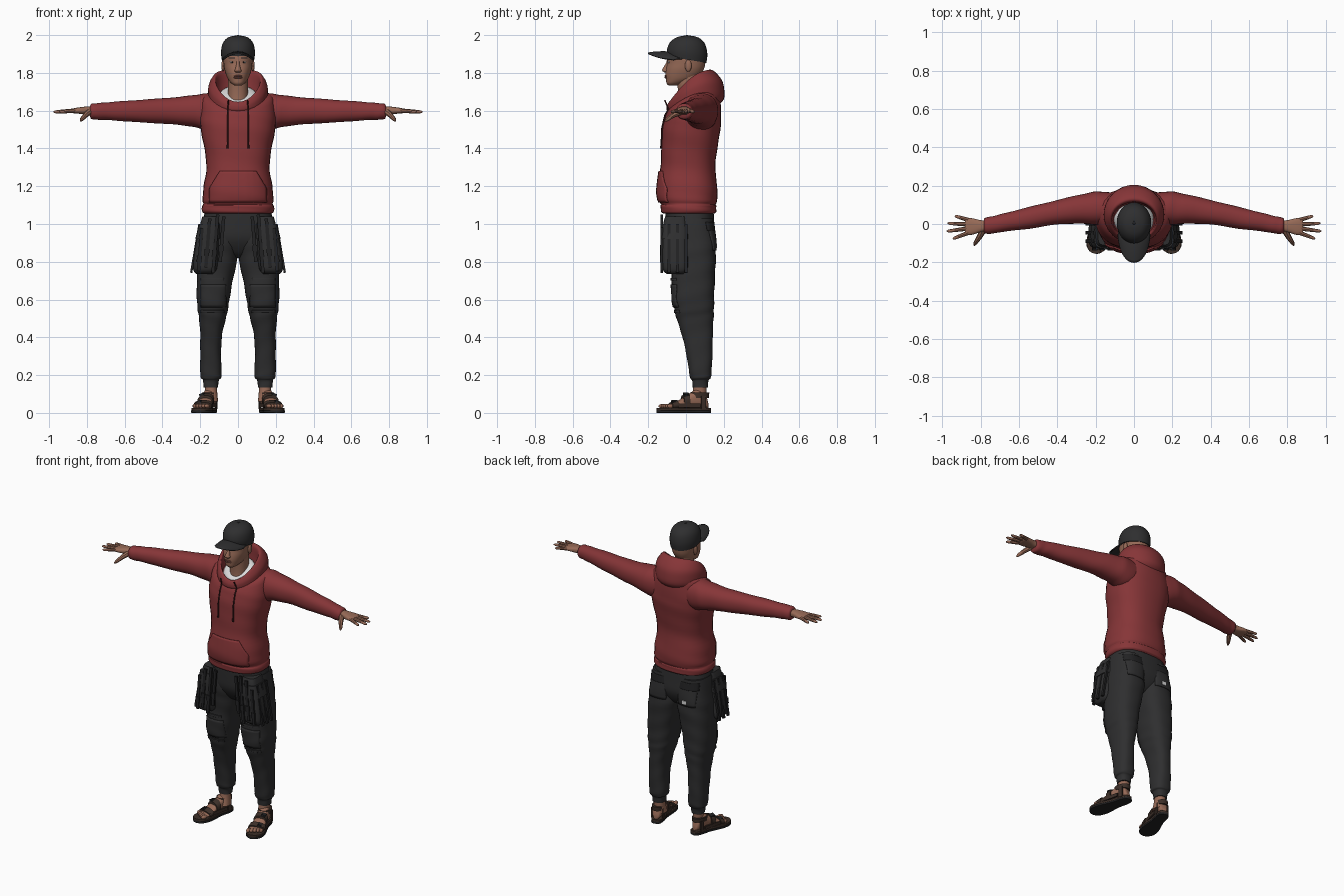
import bpy, bmesh, math
from math import sin, cos, pi, radians
from mathutils import Vector, Matrix
from mathutils.bvhtree import BVHTree

if "Cube" in bpy.data.objects:
    bpy.data.objects.remove(bpy.data.objects["Cube"])

N = 32


def material(name, r, g, b):
    m = bpy.data.materials.new(name)
    m.use_nodes = True
    m.diffuse_color = (r, g, b, 1)
    bsdf = m.node_tree.nodes["Principled BSDF"]
    bsdf.inputs["Base Color"].default_value = (r, g, b, 1)
    bsdf.inputs["Roughness"].default_value = 0.8
    return m


RED = material("red fleece", .24, .036, .039)
CORD = material("dark red cord", .05, .012, .013)
PANTS = material("charcoal cloth", .028, .028, .029)
BLACK = material("black webbing", .016, .016, .017)
SKIN = material("brown skin", .31, .145, .095)
LIP = material("lip brown", .2, .075, .06)
WHITE = material("white cotton", .7, .7, .7)
LEATHER = material("sandal brown", .045, .028, .021)


def finish(name, bm, mat, mirror=False, M=None):
    if M:
        bm.transform(M)
    bmesh.ops.recalc_face_normals(bm, faces=bm.faces[:])
    me = bpy.data.meshes.new(name)
    bm.to_mesh(me)
    bm.free()
    me.materials.append(mat)
    ob = bpy.data.objects.new(name, me)
    bpy.context.collection.objects.link(ob)
    if mirror:
        ob.modifiers.new("Mirror", "MIRROR").use_mirror_merge = False
    return ob


def ring(axis, t, u0, u1, v0, v1, p=2.2):
    """Rounded cross-section given by its extents, square to an axis."""
    pts = []
    for i in range(N):
        c, s = cos(2 * pi * i / N), sin(2 * pi * i / N)
        u = (u0 + u1) / 2 + (u1 - u0) / 2 * math.copysign(abs(c) ** (2 / p), c)
        v = (v0 + v1) / 2 + (v1 - v0) / 2 * math.copysign(abs(s) ** (2 / p), s)
        pts.append(Vector({"x": (t, u, v), "y": (u, t, v), "z": (u, v, t)}[axis]))
    return pts


def tilted(yf, zf, yb, zb, rx, lift=0.0):
    """Sloping ring from a front point to a back point."""
    pts = []
    for i in range(N):
        c, s = cos(2 * pi * i / N), sin(2 * pi * i / N)
        k = (s + 1) / 2
        pts.append(Vector((rx * c, yf + (yb - yf) * k, zf + (zb - zf) * k + lift * c * c)))
    return pts


def loft(name, rings, mat, mirror=False, M=None, steps=4, wrinkle=0.0):
    """Skin smoothly through a list of rings and cap both ends."""
    rows = []
    for i in range(len(rings) - 1):
        a, b, c, d = (rings[max(0, min(len(rings) - 1, i + k))] for k in (-1, 0, 1, 2))
        for j in range(steps):
            t = j / steps
            rows.append([q + .5 * t * (r - p + t * (2 * p - 5 * q + 4 * r - s + t * (3 * (q - r) + s - p)))
                         for p, q, r, s in zip(a, b, c, d)])
    rows.append(rings[-1])
    bm = bmesh.new()
    grid = []
    for i, row in enumerate(rows):
        mid = sum(row, Vector()) / N
        grid.append([bm.verts.new(mid + (p - mid) * (1 + wrinkle * sin(i * 1.3 + 4 * pi * j / N)))
                     for j, p in enumerate(row)])
    for a, b in zip(grid, grid[1:]):
        for j in range(N):
            bm.faces.new((a[j], a[(j + 1) % N], b[(j + 1) % N], b[j]))
    bm.faces.new(grid[0])
    bm.faces.new(grid[-1])
    return finish(name, bm, mat, mirror, M)


def extents(axis, rows, p=2.2):
    return [ring(axis, *r, p=p) for r in rows]


def sheet(name, f, mat, mirror=False, nu=14, nv=8, thick=.008):
    """Thin plate following f(s, t), with s and t from 0 to 1."""
    bm = bmesh.new()
    g = [[bm.verts.new(f(i / nu, j / nv)) for j in range(nv + 1)] for i in range(nu + 1)]
    for i in range(nu):
        for j in range(nv):
            bm.faces.new((g[i][j], g[i + 1][j], g[i + 1][j + 1], g[i][j + 1]))
    ob = finish(name, bm, mat)
    mod = ob.modifiers.new("Solidify", "SOLIDIFY")
    mod.thickness, mod.offset = thick, 0
    if mirror:
        ob.modifiers.new("Mirror", "MIRROR").use_mirror_merge = False


def tree_of(ob):
    bpy.context.view_layer.update()
    return BVHTree.FromObject(ob, bpy.context.evaluated_depsgraph_get())


def drape(tree, x, z, off=.003, side=-1):
    hit = tree.ray_cast(Vector((x, side, z)), Vector((0, -side, 0)))[0] or Vector((x, side * .1, z))
    return hit + Vector((0, side * off, 0))


def patch(name, tree, x0, x1, z0, z1, mat, mirror=True, side=-1, thick=.008):
    sheet(name, lambda s, t: drape(tree, x0 + (x1 - x0) * s, z0 + (z1 - z0) * t, .002, side),
          mat, mirror, thick=thick)


def tube(name, pts, radii, mat, mirror=True):
    cu = bpy.data.curves.new(name, "CURVE")
    cu.dimensions, cu.bevel_depth, cu.bevel_resolution, cu.use_fill_caps = "3D", 1, 2, True
    sp = cu.splines.new("POLY")
    sp.points.add(len(pts) - 1)
    for q, p, r in zip(sp.points, pts, radii):
        q.co, q.radius = (*p, 1), r
    tmp = bpy.data.objects.new(name + "_path", cu)
    bpy.context.collection.objects.link(tmp)
    bpy.context.view_layer.update()
    bm = bmesh.new()
    me = bpy.data.meshes.new_from_object(tmp)
    bm.from_mesh(me)
    bpy.data.objects.remove(tmp)
    return finish(name, bm, mat, mirror)


def solid(name, kind, loc, size, mat, mirror=True, M=None, tilt=0):
    bm = bmesh.new()
    if kind == "box":
        bmesh.ops.create_cube(bm, size=1)
    else:
        bmesh.ops.create_uvsphere(bm, u_segments=16, v_segments=10, radius=.5)
    T = Matrix.Translation(loc) @ Matrix.Rotation(tilt, 4, "Y") @ Matrix.Diagonal((*size, 1))
    return finish(name, bm, mat, mirror, (M @ T) if M else T)


# Hoodie body, sleeves and hood
body = extents("z", [(z, -w, w, f, b) for z, w, f, b in [
    (1.055, .175, -.12, .15), (1.065, .19, -.132, .16), (1.095, .19, -.135, .16), (1.105, .184, -.132, .158),
    (1.13, .188, -.146, .166), (1.2, .182, -.15, .165), (1.3, .167, -.135, .155), (1.4, .178, -.13, .166),
    (1.5, .197, -.125, .182), (1.57, .2, -.11, .185)]], 2.4)
body += [tilted(-.095, 1.605, .18, 1.68, .185, .03), tilted(-.08, 1.61, .165, 1.69, .13, .04)]
torso = loft("hoodie_body", body, RED, wrinkle=.006)
loft("hoodie_sleeves", extents("x", [
    (.1, .0, .16, 1.5, 1.69), (.18, -.005, .17, 1.5, 1.69), (.25, .0, .16, 1.517, 1.68),
    (.38, .0, .13, 1.53, 1.667), (.55, -.025, .088, 1.54, 1.655), (.68, -.04, .055, 1.55, 1.645),
    (.74, -.05, .04, 1.552, 1.64), (.775, -.05, .033, 1.556, 1.636), (.784, -.038, .022, 1.57, 1.624)]),
    RED, True, wrinkle=.015)
loft("hood", [tilted(-.08, 1.585, .16, 1.62, .12), tilted(-.1, 1.6, .2, 1.66, .152, .02),
              tilted(-.103, 1.615, .202, 1.715, .158, .035), tilted(-.1, 1.63, .188, 1.765, .154, .04),
              tilted(-.09, 1.645, .145, 1.812, .133, .04), tilted(-.078, 1.645, .118, 1.808, .118, .035),
              tilted(-.072, 1.63, .112, 1.74, .112, .01), tilted(-.07, 1.6, .1, 1.64, .1)], RED)
torso_tree = tree_of(torso)


def pouch(s, t):
    half = .15 if t < .45 else .15 - .1 * (t - .45)
    return drape(torso_tree, half * (2 * s - 1), 1.115 + .165 * t)


sheet("front_pouch", pouch, RED, nu=24, nv=12, thick=.009)
cord = [Vector((.05, -.112, 1.655))] + [drape(torso_tree, .055, 1.61 - .035 * i, .006) for i in range(7)]
tube("drawstrings", cord, [.004] * 7 + [.0055], CORD)

# Undershirt and neck
loft("undershirt", [tilted(-.07, 1.6, .11, 1.68, .11, .02), tilted(-.064, 1.635, .1, 1.725, .092, .012),
                    tilted(-.052, 1.648, .08, 1.735, .06, .01)], WHITE)
loft("neck", extents("z", [(1.6, -.06, .06, -.05, .08), (1.68, -.054, .054, -.042, .075),
                           (1.8, -.054, .054, -.05, .08)]), SKIN)

# Head and face
head = loft("head", extents("z", [(z, -w, w, f, b) for z, w, f, b in [
    (1.733, .018, -.092, -.05), (1.745, .036, -.103, -.01), (1.765, .052, -.106, .045), (1.79, .063, -.109, .078),
    (1.82, .072, -.106, .095), (1.85, .076, -.1, .102), (1.88, .078, -.099, .104),
    (1.92, .076, -.09, .1), (1.96, .05, -.06, .07)]]), SKIN)
face = tree_of(head)
loft("nose", extents("z", [(1.803, -.012, .012, -.116, -.09), (1.811, -.019, .019, -.125, -.09),
                           (1.822, -.014, .014, -.124, -.09), (1.85, -.008, .008, -.107, -.085),
                           (1.872, -.008, .008, -.1, -.085)]), SKIN)
for name, z, h in (("upper_lip", 1.784, .009), ("lower_lip", 1.775, .011)):
    solid(name, "ball", (0, -.105, z), (.046, .018, h), LIP, False)
solid("eyes", "ball", drape(face, .031, 1.857, -.003), (.024, .012, .01), WHITE)
solid("irises", "ball", drape(face, .031, 1.857, .001), (.01, .008, .009), BLACK)
patch("eyebrows", face, .015, .05, 1.876, 1.882, BLACK, thick=.004)
solid("ears", "ball", (.079, .012, 1.838), (.018, .036, .062), SKIN)

# Cap
loft("cap_crown", [tilted(-.098, 1.888, .108, 1.853, .086), tilted(-.101, 1.92, .113, 1.9, .09),
                   tilted(-.088, 1.957, .102, 1.95, .082), tilted(-.06, 1.983, .075, 1.982, .06),
                   tilted(-.025, 1.995, .04, 1.995, .03), tilted(0, 1.997, .012, 1.997, .005)], PANTS)
solid("cap_button", "ball", (0, .006, 1.996), (.018, .018, .008), BLACK, False)


def brim(s, t):
    a = radians(78) * (2 * s - 1)
    x = .083 * sin(a)
    return Vector((x, -.095 * cos(a) - .107 * t * cos(a) ** .55,
                   1.91 + .012 * t * (1 - t) - .006 * t - .038 * (x / .083) ** 2))


sheet("cap_brim", brim, PANTS, nu=20)

# Trousers
loft("trouser_hips", extents("z", [(1.08, -.172, .172, -.11, .145), (1.0, -.188, .188, -.108, .15),
                                   (.92, -.19, .19, -.1, .152), (.85, -.14, .14, -.06, .12),
                                   (.82, -.07, .07, -.02, .08)], 2.6), PANTS)
legs = loft("trouser_legs", extents("z", [
    (1.03, .0, .185, -.1, .143), (.9, -.002, .205, -.1, .155), (.82, .002, .212, -.086, .158),
    (.72, .024, .217, -.076, .153), (.62, .042, .219, -.073, .149), (.55, .053, .214, -.062, .148),
    (.5, .064, .206, -.05, .146), (.42, .083, .2, -.024, .142), (.32, .09, .2, .0, .14),
    (.22, .087, .2, .016, .136), (.185, .09, .196, .022, .131), (.172, .102, .185, .032, .12),
    (.135, .105, .182, .036, .115)], 2.5), PANTS, True, wrinkle=.016)
leg_tree = tree_of(legs)
patch("knee_panels", leg_tree, .065, .195, .56, .68, PANTS)
for i, z in enumerate((.53, .7)):
    patch(f"knee_seams_{i + 1}", leg_tree, .075, .195, z, z + .014, PANTS)
patch("back_pockets", leg_tree, .045, .17, .86, .99, PANTS, side=1)
patch("back_pocket_flaps", leg_tree, .04, .175, .965, 1.01, BLACK, side=1, thick=.0095)
solid("pocket_label", "box", drape(leg_tree, -.1, .885, .006, 1), (.03, .005, .022), WHITE, False)

# Cargo pockets with hanging straps
loft("cargo_pockets", extents("z", [
    (1.04, .1, .188, -.11, .0), (1.0, .096, .2, -.12, .005), (.9, .1, .224, -.128, .01),
    (.8, .106, .238, -.128, .014), (.755, .115, .236, -.122, .01), (.735, .135, .22, -.1, -.01)], 3.6), PANTS, True)
loft("cargo_flaps", extents("z", [(1.0, .093, .206, -.126, .01), (.95, .093, .219, -.132, .014),
                                  (.92, .094, .226, -.133, .014)], 3.6), PANTS, True)
for i, (x, top, low) in enumerate(((.085, 1.04, .8), (.12, 1.05, .74), (.16, 1.03, .77), (.2, .98, .75))):
    mid = (top + low) / 2
    solid(f"front_straps_{i + 1}", "box", (x, -.128, mid), (.018, .012, top - low), BLACK, tilt=-.08)
    solid(f"strap_buckles_{i + 1}", "box", (x + .005, -.132, mid - .05), (.026, .012, .035), BLACK, tilt=-.08)
for i, y in enumerate((-.09, -.045, .0)):
    solid(f"side_straps_{i + 1}", "box", (.226, y, .87), (.012, .018, .26), BLACK, tilt=-.17)

# Hands
loft("palms", extents("x", [(.76, -.034, .018, 1.578, 1.622), (.8, -.042, .02, 1.58, 1.622),
                            (.845, -.056, .03, 1.584, 1.617), (.875, -.055, .03, 1.587, 1.611),
                            (.882, -.048, .024, 1.592, 1.606)], 2.6), SKIN, True)
fingers = {"index_fingers": ((.865, -.046), (.945, -.077)), "middle_fingers": ((.87, -.024), (.977, -.038)),
           "ring_fingers": ((.87, -.002), (.972, .004)), "little_fingers": ((.86, .02), (.935, .042))}
for name, (a, b) in fingers.items():
    pts = [(a[0] + (b[0] - a[0]) * k, a[1] + (b[1] - a[1]) * k, 1.6 - .007 * k) for k in (0, .5, .9, 1)]
    tube(name, pts, (.0115, .01, .008, .003), SKIN)
tube("thumbs", [(.785, -.028, 1.595), (.808, -.07, 1.575), (.828, -.1, 1.553), (.834, -.112, 1.545)],
     (.018, .014, .01, .004), SKIN)

# Feet and sandals, laid out heel to toe and then turned outward
FOOT = Matrix.Translation((.138, .128, 0)) @ Matrix.Rotation(radians(14), 4, "Z")


def along_foot(name, rows, mat, p=2.4, steps=4):
    loft(name, extents("y", [(-v, -w, w, z0, z1) for v, w, z0, z1 in rows], p), mat, True, FOOT, steps)


outline = [(0, .015), (.012, .03), (.05, .038), (.1, .038), (.15, .046), (.21, .056), (.255, .05), (.28, .032), (.29, .012)]
along_foot("outsoles", [(v, w, 0, .014) for v, w in outline], BLACK, 8)
along_foot("footbeds", [(v, w * .97, .012, .027) for v, w in outline], LEATHER, 8)
along_foot("feet", [(.012, .015, .025, .05), (.03, .029, .025, .1), (.07, .033, .025, .125), (.11, .034, .025, .105),
                    (.16, .04, .025, .073), (.2, .046, .025, .052), (.235, .044, .025, .044)], SKIN)
loft("ankles", extents("z", [(.06, .105, .172, .02, .105), (.11, .11, .175, .035, .108), (.17, .112, .175, .04, .11)]), SKIN, True)
for i in range(5):
    solid(f"toes_{i + 1}", "ball", (-.036 + .0185 * i, -.25 + .006 * i, .036),
          (.026 - .002 * i, .046 - .003 * i, .024), SKIN, M=FOOT)
for name, v, w, top in (("toe_straps", .2, .052, .06), ("instep_straps", .135, .043, .098)):
    along_foot(name, [(v - .016, w - .001, .018, top + .008), (v + .016, w, .018, top - .005)], LEATHER, steps=1)
    solid(name[:-1] + "_buckles", "box", (.02, -v, top - .002), (.024, .03, .014), BLACK, M=FOOT, tilt=.35)
loft("heel_straps", extents("z", [(.08, -.037, .037, -.112, -.008), (.108, -.038, .038, -.108, -.006)]),
     LEATHER, True, FOOT, 1)
for i, x in enumerate((-.039, .039)):
    solid(f"side_bands_{i + 1}", "box", (x, -.14, .04), (.01, .15, .022), LEATHER, M=FOOT)
    solid(f"heel_posts_{i + 1}", "box", (x * .9, -.045, .055), (.008, .026, .07), LEATHER, M=FOOT)

# Smooth shading with crisp edges
for ob in bpy.context.scene.objects:
    ob.select_set(ob.type == "MESH")
    if ob.type == "MESH":
        bpy.context.view_layer.objects.active = ob
bpy.ops.object.shade_smooth_by_angle(angle=radians(42))
